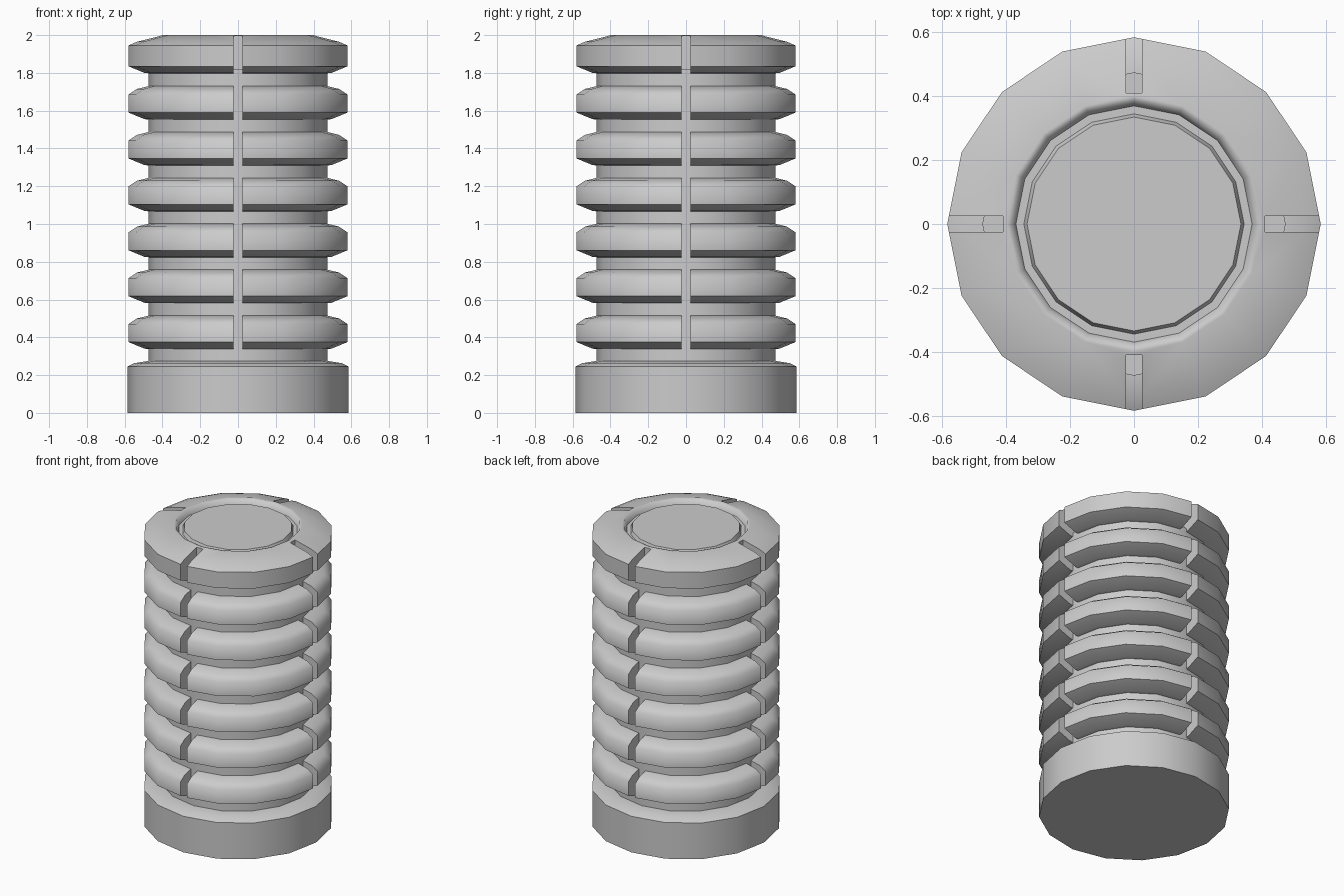
import bpy, bmesh
from math import radians, cos, sin, pi

if "Cube" in bpy.data.objects:
    bpy.data.objects.remove(bpy.data.objects["Cube"], do_unlink=True)

SIDES, PITCH = 16, 0.243
OUTER, CORE = 0.585, 0.475

metal = bpy.data.materials.new("grey metal")
metal.use_nodes = True
grey = (0.6, 0.6, 0.6, 1)
metal.diffuse_color = grey
metal.node_tree.nodes["Principled BSDF"].inputs["Base Color"].default_value = grey


def lathe(name, profile):
    """Closed solid turned about z from (radius, height) points, bottom to top."""
    bm = bmesh.new()
    loops = []
    for r, z in profile:
        loops.append([bm.verts.new((r * cos(2 * pi * i / SIDES), r * sin(2 * pi * i / SIDES), z))
                      for i in range(SIDES)])
    for a, b in zip(loops, loops[1:]):
        for i in range(SIDES):
            j = (i + 1) % SIDES
            bm.faces.new((a[i], a[j], b[j], b[i]))
    bm.faces.new(loops[0][::-1])
    bm.faces.new(loops[-1])
    mesh = bpy.data.meshes.new(name)
    bm.to_mesh(mesh)
    bm.free()
    obj = bpy.data.objects.new(name, mesh)
    bpy.context.collection.objects.link(obj)
    mesh.materials.append(metal)
    return obj


def activate(obj):
    bpy.ops.object.select_all(action="DESELECT")
    obj.select_set(True)
    bpy.context.view_layer.objects.active = obj


# Four upright bars that cut the slots
bm = bmesh.new()
for x, y in ((1, 0), (0, 1), (-1, 0), (0, -1)):
    made = bmesh.ops.create_cube(bm, size=1)["verts"]
    bmesh.ops.scale(bm, verts=made, vec=(0.3 if x else 0.05, 0.3 if y else 0.05, 3))
    bmesh.ops.translate(bm, verts=made, vec=(x * 0.56, y * 0.56, 1))
mesh = bpy.data.meshes.new("slot_cutter")
bm.to_mesh(mesh)
bm.free()
cutter = bpy.data.objects.new("slot_cutter", mesh)
bpy.context.collection.objects.link(cutter)
cutter.hide_render = True
mesh.materials.append(metal)

# Base and core
base = lathe("base", [(OUTER, 0), (OUTER, 0.245), (0.55, 0.263), (CORE, 0.275)])
core = lathe("core", [(CORE, 0.26), (CORE, 1.82)])

# Grip rings
rings = []
for n in range(6):
    z = 0.335 + n * PITCH
    rings.append(lathe(f"grip_ring_{n + 1}", [
        (0.45, z), (0.5, z + 0.005), (OUTER, z + 0.04), (OUTER, z + 0.135),
        (0.54, z + 0.165), (0.47, z + 0.182)]))

# Top cap with a shallow groove around its centre disc
rings.append(lathe("top_cap", [
    (0.45, 1.795), (0.5, 1.80), (OUTER, 1.835), (OUTER, 1.945), (0.54, 1.965),
    (0.4, 2.0), (0.385, 1.998), (0.37, 1.96), (0.345, 1.96), (0.335, 1.985)]))

for obj in rings:
    activate(obj)
    mod = obj.modifiers.new("slots", "BOOLEAN")
    mod.operation = "DIFFERENCE"
    mod.solver = "EXACT"
    mod.object = cutter
    bpy.ops.object.modifier_apply(modifier=mod.name)
bpy.data.objects.remove(cutter, do_unlink=True)

for obj in rings + [base, core]:
    activate(obj)
    bpy.ops.object.shade_smooth_by_angle(angle=radians(62))
